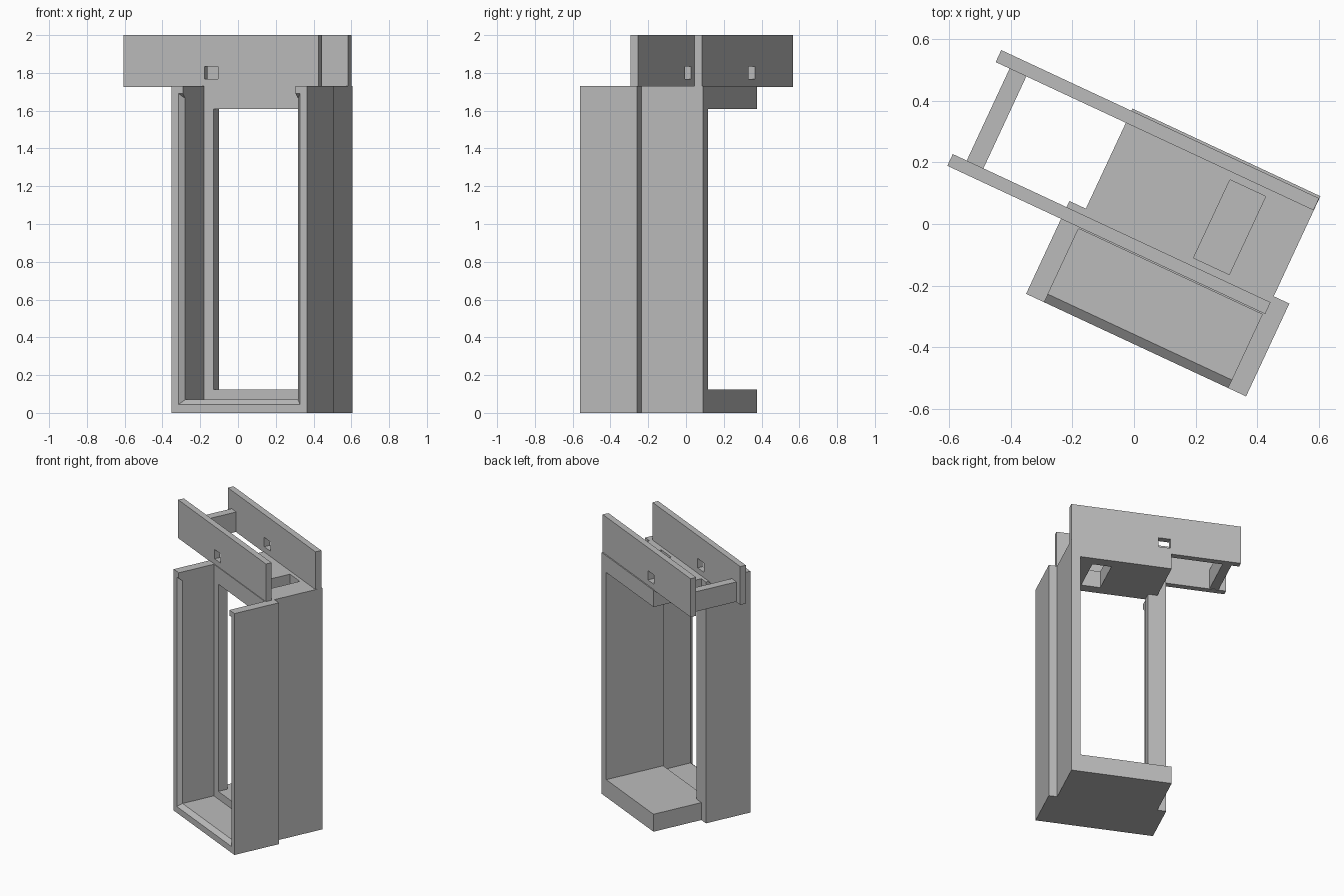
import bpy
import bmesh
import math
from mathutils import Matrix, Vector

cube = bpy.data.objects.get("Cube")
if cube:
    bpy.data.objects.remove(cube, do_unlink=True)

TURN = Matrix.Rotation(math.radians(-25), 4, "Z")

grey = bpy.data.materials.new("plain_grey")
grey.use_nodes = True
grey.diffuse_color = (0.5, 0.5, 0.5, 1)
grey.node_tree.nodes["Principled BSDF"].inputs["Base Color"].default_value = grey.diffuse_color


def box(name, x, y, z, front_flare=0.0):
    """Box from ranges; front_flare widens its front end into a frustum."""
    bm = bmesh.new()
    bmesh.ops.create_cube(bm, size=1)
    for v in bm.verts:
        sx, sy, sz = (1 if c > 0 else -1 for c in v.co)
        grow = front_flare if sy < 0 else 0
        v.co = Vector((x[sx > 0] + sx * grow, y[sy > 0], z[sz > 0] + sz * grow))
    bm.transform(TURN)
    mesh = bpy.data.meshes.new(name)
    bm.to_mesh(mesh)
    bm.free()
    mesh.materials.append(grey)
    obj = bpy.data.objects.new(name, mesh)
    bpy.context.collection.objects.link(obj)
    return obj


def cut(obj, *ranges, front_flare=0.0):
    """Subtract a box from a part and discard the cutter."""
    cutter = box("cutter", *ranges, front_flare=front_flare)
    cutter.hide_render = True
    mod = obj.modifiers.new("opening", "BOOLEAN")
    mod.operation = "DIFFERENCE"
    mod.solver = "EXACT"
    mod.object = cutter
    bpy.context.view_layer.objects.active = obj
    bpy.ops.object.modifier_apply(modifier=mod.name)
    bpy.data.objects.remove(cutter, do_unlink=True)


HEIGHT = 1.73
window_z = (0.125, 1.61)
inner_x = (-0.157, 0.502)

# Front frame: open-topped recess, chamfered rim and rear window
frame = box("front_frame", (-0.222, 0.567), (-0.354, -0.021), (0, HEIGHT))
cut(frame, inner_x, (-0.5, -0.09), (0.07, 2))
cut(frame, inner_x, (-0.383, -0.325), (0.07, 1.665), front_flare=0.05)
cut(frame, (-0.1, 0.451), (-0.2, 0.1), window_z)

# Rear housing: floor, one side wall and a slotted roof
housing = box("rear_housing", (-0.163, 0.511), (-0.021, 0.338), (0, HEIGHT))
cut(housing, (-0.4, 0.451), (-0.1, 0.5), window_z)
cut(housing, (0.222, 0.35), (-0.018, 0.262), (1.5, 1.9))

# Pair of top rails with a small square hole each
for name, y in (("front_rail", (-0.085, -0.043)), ("back_rail", (0.287, 0.33))):
    rail = box(name, (-0.63, 0.51), y, (1.725, 2))
    cut(rail, (-0.157, -0.077), (y[0] - 0.1, y[1] + 0.1), (1.768, 1.835))

# Crossbar joining the rails
box("rail_crossbar", (-0.58, -0.52), (-0.043, 0.287), (1.728, 1.87))
